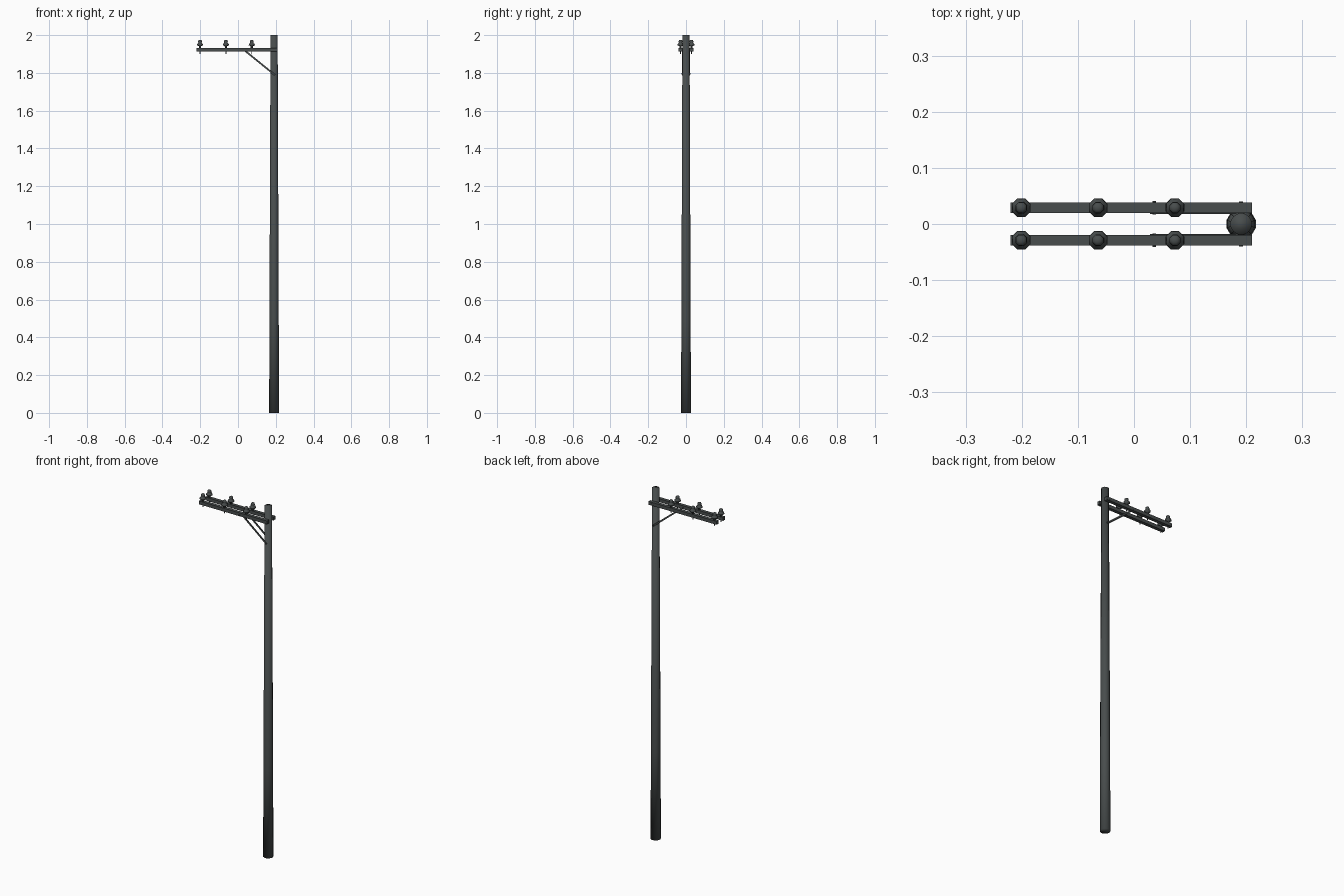
import bpy, bmesh, math
from mathutils import Vector, Matrix

if "Cube" in bpy.data.objects:
    bpy.data.objects.remove(bpy.data.objects["Cube"])

grey = bpy.data.materials.new("weathered dark grey")
grey.diffuse_color = (0.065, 0.074, 0.074, 1)
grey.use_nodes = True
grey.node_tree.nodes["Principled BSDF"].inputs["Base Color"].default_value = grey.diffuse_color
PX = 0.191  # pole axis


def finish(name, bm, smooth=False):
    me = bpy.data.meshes.new(name)
    bmesh.ops.recalc_face_normals(bm, faces=bm.faces)
    bm.to_mesh(me)
    bm.free()
    me.materials.append(grey)
    for p in me.polygons:
        p.use_smooth = smooth
    ob = bpy.data.objects.new(name, me)
    bpy.context.collection.objects.link(ob)
    return ob


def lathe(name, profile, sides, loc, smooth=True):
    """Closed turned solid from (radius, height) pairs."""
    bm = bmesh.new()
    rings = []
    for r, z in profile:
        rings.append([bm.verts.new(Vector(loc) + Vector((r * math.cos(a), r * math.sin(a), z)))
                      for a in (2 * math.pi * (i + 0.5) / sides for i in range(sides))])
    for a, b in zip(rings, rings[1:]):
        for i in range(sides):
            j = (i + 1) % sides
            bm.faces.new((a[i], a[j], b[j], b[i]))
    bm.faces.new(rings[0])
    bm.faces.new(rings[-1])
    return finish(name, bm, smooth)


def box(name, size, loc, rot=Matrix()):
    bm = bmesh.new()
    bmesh.ops.create_cube(bm, size=1, matrix=Matrix.Translation(loc) @ rot @ Matrix.Diagonal((*size, 1)))
    return finish(name, bm)


def bolt(name, x, y, z, length, r=0.004):
    bm = bmesh.new()
    bmesh.ops.create_cone(bm, cap_ends=True, segments=6, radius1=r, radius2=r, depth=length,
                          matrix=Matrix.Translation((x, y, z)) @ Matrix.Rotation(math.pi / 2, 4, 'X'))
    return finish(name, bm)


# Tapered pole, smooth over the caps
lathe("pole", [(0.027, 0), (0.0255, 0.5), (0.0195, 2.0)], 12, (PX, 0, 0))

# Insulator: skirt, neck and cap
insulator = [(0.006, 0.0), (0.007, 0.010), (0.018, 0.014), (0.016, 0.022),
             (0.009, 0.026), (0.011, 0.032), (0.010, 0.039), (0.005, 0.043)]

# Diagonal brace end points (x, z)
b0, b1 = Vector((0.036, 0, 1.918)), Vector((0.190, 0, 1.793))
d = b1 - b0
tilt = Matrix.Rotation(math.atan2(-d.z, d.x), 4, 'Y')

for s, side in ((-1, "front"), (1, "back")):
    y = s * 0.029
    box(f"{side}_crossarm", (0.430, 0.019, 0.019), (-0.005, y, 1.9225))
    # flat brace on the inner face of the arm
    mid = (b0 + b1) / 2
    box(f"{side}_brace", (d.length + 0.012, 0.004, 0.009), (mid.x, s * 0.0195, mid.z), tilt)
    # bolts through arm and pole
    bolt(f"{side}_pole_bolt", PX, s * 0.030, 1.9225, 0.021)
    bolt(f"{side}_arm_bolt", b0.x, s * 0.029, 1.919, 0.024)
    bolt(f"{side}_brace_bolt", b1.x, s * 0.021, 1.795, 0.008)
    for i, x in enumerate((-0.201, -0.064, 0.073)):
        lathe(f"{side}_insulator_{i}", insulator, 8, (x, y, 1.932))
        lathe(f"{side}_pin_{i}", [(0.0025, 1.900), (0.0025, 1.934)], 6, (x, y, 0), False)
